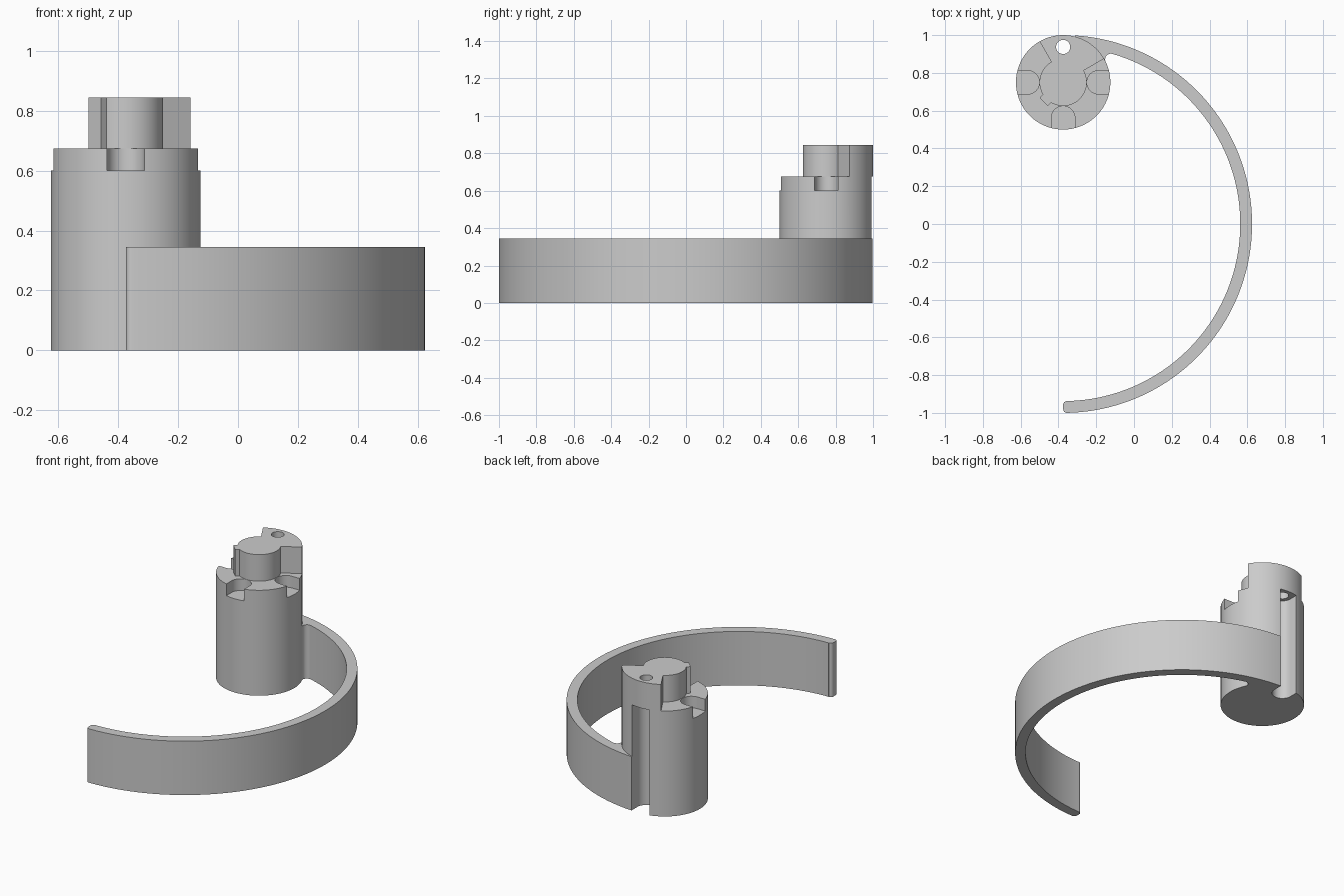
import bpy, bmesh
from math import sin, cos, pi, radians, atan2, sqrt
from mathutils import Vector

if "Cube" in bpy.data.objects:
    bpy.data.objects.remove(bpy.data.objects["Cube"], do_unlink=True)

grey = bpy.data.materials.new("plain grey")
grey.use_nodes = True
grey.diffuse_color = (0.6, 0.6, 0.6, 1)
grey.node_tree.nodes["Principled BSDF"].inputs["Base Color"].default_value = grey.diffuse_color

RING = Vector((-0.375, 0))        # centre of the curved band
POST = Vector((-0.375, 0.75))     # centre of the post
HOLE = Vector((-0.375, 0.9375))   # centre of the pin hole and rear groove
R_POST, R_CORE, R_IN, SLOT = 0.25, 0.125, 0.9375, 0.0625
DECK, TOP = 0.675, 0.845


def polar(c, r, angle):
    return c + r * Vector((cos(radians(angle)), sin(radians(angle))))


def arc(c, r, a0, a1, n):
    """Points on an arc, angles in degrees."""
    return [polar(c, r, a0 + (a1 - a0) * i / n) for i in range(n + 1)]


def prism(name, outline, z0, z1):
    bm = bmesh.new()
    face = bm.faces.new([bm.verts.new((p.x, p.y, z0)) for p in outline])
    new = bmesh.ops.extrude_face_region(bm, geom=[face])["geom"]
    bmesh.ops.translate(bm, vec=(0, 0, z1 - z0),
                        verts=[v for v in new if isinstance(v, bmesh.types.BMVert)])
    if not any(f.normal.z < -0.5 and f.calc_center_median().z < z0 + 0.001 for f in bm.faces):
        bm.normal_update()
    bmesh.ops.recalc_face_normals(bm, faces=bm.faces)
    mesh = bpy.data.meshes.new(name)
    bm.to_mesh(mesh)
    bm.free()
    mesh.materials.append(grey)
    ob = bpy.data.objects.new(name, mesh)
    bpy.context.collection.objects.link(ob)
    return ob


def combine(target, other, operation):
    """Apply a boolean and remove the helper."""
    mod = target.modifiers.new(operation, 'BOOLEAN')
    mod.object, mod.operation, mod.solver = other, operation, 'EXACT'
    bpy.context.view_layer.objects.active = target
    bpy.ops.object.modifier_apply(modifier=mod.name)
    bpy.data.objects.remove(other, do_unlink=True)


def u_slot(centre, angle, length):
    """Round-ended slot that opens outward along the angle."""
    out = polar(Vector((0, 0)), length, angle)
    bend = arc(centre, SLOT, angle + 90, angle + 270, 24)
    return bend + [bend[-1] + out, bend[0] + out]


# Post, full height
post = prism("post_with_band", arc(POST, R_POST, 0, 360, 120)[:-1], 0, TOP)

# Clear the top, leaving the core, its small key and the rear sector
clear = arc(POST, 0.35, 30, -240, 60)
clear += arc(POST, R_CORE, 120, 211, 30)
clear += [polar(POST, 0.15, 213.5), polar(POST, 0.15, 236.5)]
clear += arc(POST, R_CORE, 239, 390, 50)
combine(post, prism("clearance", clear, DECK, 1), 'DIFFERENCE')

# Three round-ended notches in the deck
for angle in (180, 270, 360):
    c = polar(POST, R_CORE + SLOT + 0.001, angle)
    combine(post, prism("notch", u_slot(c, angle, 0.2), 0.6, 0.75), 'DIFFERENCE')

# Curved band with a filleted root and a rounded free end
fil, end = 0.03, 0.02
d = POST.y
y = ((R_IN - fil) ** 2 - (R_POST + fil) ** 2 + d * d) / (2 * d)
rel = Vector((sqrt((R_IN - fil) ** 2 - y * y), y))
a_band = atan2(rel.y, rel.x) * 180 / pi
a_post = atan2(d - rel.y, -rel.x) * 180 / pi + 360
outline = arc(RING, 1, -90 + end * 57, 90, 120)
outline += [RING + Vector((0, 0.85))]
outline += arc(RING + rel, fil, a_post, a_band, 10)
outline += arc(RING, R_IN, a_band - 0.5, -90 + end * 61, 120)
outline += arc(RING + Vector((end, -R_IN - end)), end, 90, 180, 6)
outline += arc(RING + Vector((end, -1 + end)), end, 180, 270, 6)[:-1]
combine(post, prism("band", outline, 0, 0.345), 'UNION')

# Rear groove and the pin hole above it
combine(post, prism("groove", u_slot(HOLE, 90, 0.2), -0.1, DECK), 'DIFFERENCE')
combine(post, prism("pin_hole", arc(HOLE, 0.0375, 0, 360, 40)[:-1], 0.6, 1), 'DIFFERENCE')

# Smooth curved walls, crisp edges
bpy.ops.object.select_all(action='DESELECT')
post.select_set(True)
bpy.context.view_layer.objects.active = post
bpy.ops.object.shade_smooth_by_angle(angle=radians(30))
